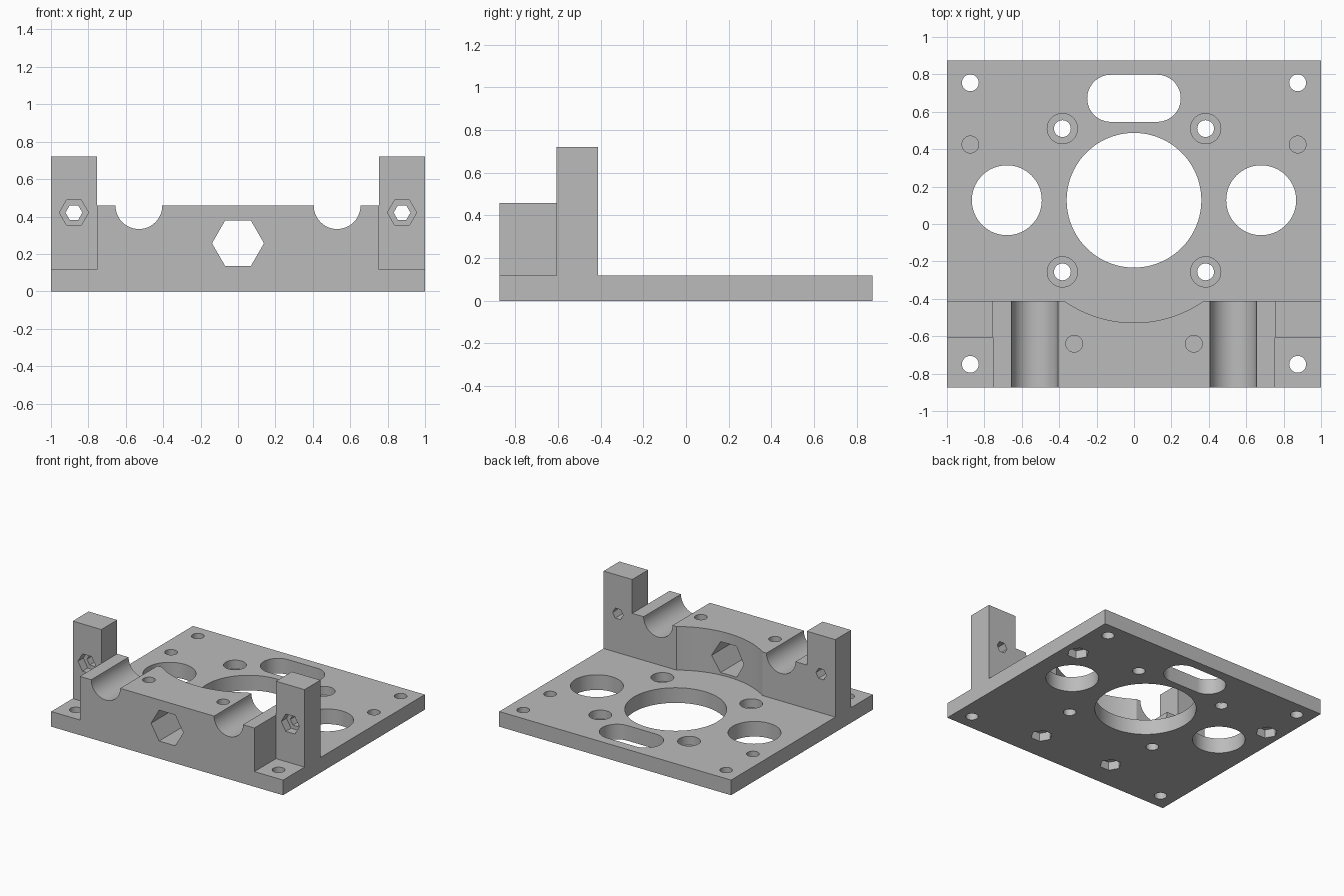
import bpy
import bmesh
from math import cos, sin, pi, radians

if "Cube" in bpy.data.objects:
    bpy.data.objects.remove(bpy.data.objects["Cube"])

grey = bpy.data.materials.new("plain grey")
grey.use_nodes = True
grey.diffuse_color = (0.5, 0.5, 0.5, 1)
grey.node_tree.nodes["Principled BSDF"].inputs["Base Color"].default_value = (0.5, 0.5, 0.5, 1)

HALF_Y = 0.873     # plate half depth
PLATE = 0.118      # plate thickness
BLOCK = 0.458      # bearing block height
BACK = -0.413      # rear face of the block and posts
INNER = 0.753      # block half width
SCREW = 0.045      # screw hole radius
CENTRE = 0.127     # y of the large openings
NUT = 0.078        # nut pocket radius
NUT_DEPTH = 0.065


def prism(name, points, lo, hi, axis="Z"):
    """Extrude a flat outline along Z (points are x, y) or Y (points are x, z)."""
    bm = bmesh.new()
    place = (lambda p, d: (p[0], p[1], d)) if axis == "Z" else (lambda p, d: (p[0], d, p[1]))
    face = bm.faces.new([bm.verts.new(place(p, lo)) for p in points])
    new = bmesh.ops.extrude_face_region(bm, geom=[face])["geom"]
    shift = (0, 0, hi - lo) if axis == "Z" else (0, hi - lo, 0)
    bmesh.ops.translate(bm, vec=shift, verts=[g for g in new if isinstance(g, bmesh.types.BMVert)])
    bmesh.ops.recalc_face_normals(bm, faces=bm.faces)
    mesh = bpy.data.meshes.new(name)
    bm.to_mesh(mesh)
    bm.free()
    mesh.materials.append(grey)
    obj = bpy.data.objects.new(name, mesh)
    bpy.context.collection.objects.link(obj)
    return obj


def rect(x0, x1, y0, y1):
    return [(x0, y0), (x1, y0), (x1, y1), (x0, y1)]


def ring(x, y, r, n=48):
    return [(x + r * cos(2 * pi * i / n), y + r * sin(2 * pi * i / n)) for i in range(n)]


def slot(y, half, r, n=24):
    ends = [(half, -pi / 2), (-half, pi / 2)]
    return [(cx + r * cos(a + pi * i / n), y + r * sin(a + pi * i / n))
            for cx, a in ends for i in range(n + 1)]


def combine(target, tool, operation):
    bpy.context.view_layer.objects.active = target
    mod = target.modifiers.new(operation.lower(), "BOOLEAN")
    mod.operation, mod.solver, mod.object = operation, "EXACT", tool
    bpy.ops.object.modifier_apply(modifier=mod.name)
    bpy.data.objects.remove(tool)


def cut(target, points, lo, hi, axis="Z"):
    combine(target, prism("cutter", points, lo, hi, axis), "DIFFERENCE")


# Bearing block, hollowed behind by an arc around the large opening
block = prism("bearing_block", rect(-INNER, INNER, -HALF_Y, BACK), 0, BLOCK)
cut(block, ring(0, CENTRE, 0.655, 128), PLATE, 1)

# Plate, block and posts joined into one body
body = prism("motor_mount", rect(-1, 1, -HALF_Y, HALF_Y), 0, PLATE)
combine(body, block, "UNION")
for s in (-1, 1):
    x0, x1 = sorted((s * INNER, s))
    combine(body, prism("post", rect(x0, x1, -0.608, BACK), 0, 0.722), "UNION")

# Large opening, slot and the hexagonal passage through the block
cut(body, ring(0, CENTRE, 0.36, 96), -1, PLATE + 0.1)
cut(body, slot(0.672, 0.124, 0.126), -1, 1)
cut(body, ring(0, 0.257, 0.139, 6), -1, 0, "Y")

for s in (-1, 1):
    # Side opening and rod groove
    cut(body, ring(s * 0.68, CENTRE, 0.187, 64), -1, 1)
    cut(body, ring(s * 0.53, BLOCK, 0.125, 64), -1, 0, "Y")
    # Corner screw holes
    for y in (-0.75, 0.755):
        cut(body, ring(s * 0.875, y, SCREW, 32), -1, 1)
    # Counterbored motor screw holes
    for y in (CENTRE - 0.383, CENTRE + 0.383):
        cut(body, ring(s * 0.383, y, SCREW, 32), -1, 1)
        cut(body, ring(s * 0.383, y, 0.081, 32), 0.05, 1)
    # Screw holes with nut pockets below, parted by a thin web
    for x, y in ((0.875, 0.425), (0.32, -0.64)):
        cut(body, ring(s * x, y, NUT, 6), -1, NUT_DEPTH)
        cut(body, ring(s * x, y, SCREW, 32), NUT_DEPTH + 0.008, 1)
    # Post hole with nut pocket in front
    cut(body, ring(s * 0.877, 0.421, SCREW, 6), -1, 0, "Y")
    cut(body, ring(s * 0.877, 0.421, NUT, 6), -1, -0.608 + NUT_DEPTH, "Y")

bpy.ops.object.select_all(action="DESELECT")
body.select_set(True)
bpy.context.view_layer.objects.active = body
bpy.ops.object.shade_smooth_by_angle(angle=radians(30))
